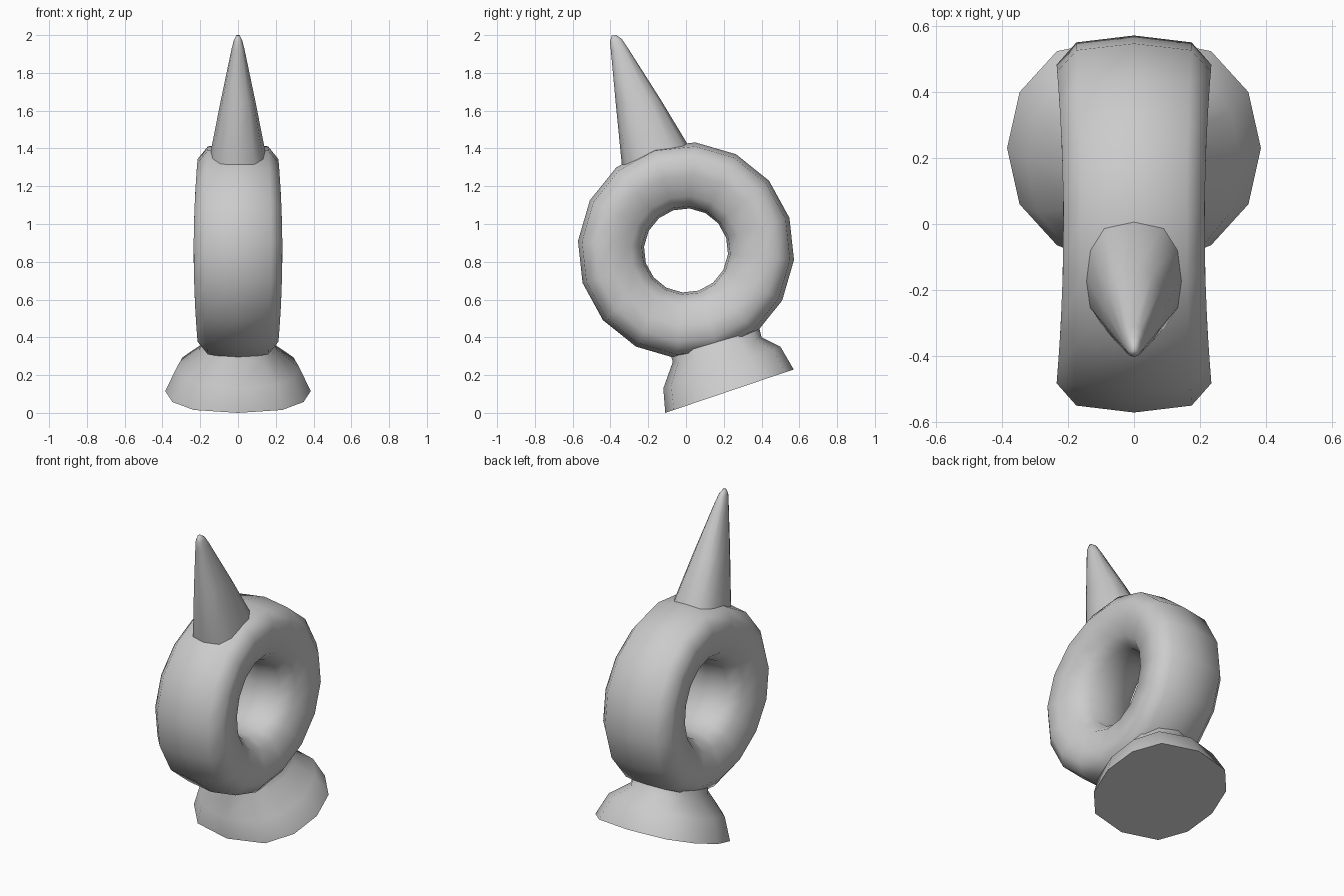
import bpy
import math

if "Cube" in bpy.data.objects:
    bpy.data.objects.remove(bpy.data.objects["Cube"])


def make_object(name, verts, faces, angle):
    mesh = bpy.data.meshes.new(name)
    mesh.from_pydata(verts, [], faces)
    mesh.update()
    obj = bpy.data.objects.new(name, mesh)
    bpy.context.collection.objects.link(obj)
    bpy.ops.object.select_all(action='DESELECT')
    obj.select_set(True)
    bpy.context.view_layer.objects.active = obj
    bpy.ops.object.mode_set(mode='EDIT')
    bpy.ops.mesh.select_all(action='SELECT')
    bpy.ops.mesh.normals_make_consistent(inside=False)
    bpy.ops.object.mode_set(mode='OBJECT')
    bpy.ops.object.shade_smooth_by_angle(angle=math.radians(angle))
    return obj


def strip(rows, n, closed):
    """Quads between consecutive rows of n vertices."""
    faces = []
    for r in range(rows if closed else rows - 1):
        s = (r + 1) % rows
        for i in range(n):
            j = (i + 1) % n
            faces.append((r * n + i, r * n + j, s * n + j, s * n + i))
    return faces


def loft(name, sections, cap_first, cap_last, angle, n=12):
    """Skin tilted ovals given as front (y, z), back (y, z) and half width."""
    verts = []
    for y0, z0, y1, z1, rx in sections:
        for i in range(n):
            a = 2 * math.pi * i / n
            c, s = math.cos(a), math.sin(a)
            x = rx * math.copysign(abs(c) ** 0.72, c)
            t = (1 + s) / 2
            verts.append((x, y0 + (y1 - y0) * t, z0 + (z1 - z0) * t))
    faces = strip(len(sections), n, False)
    if cap_first:
        faces.append(tuple(range(n)))
    if cap_last:
        faces.append(tuple(range(len(verts) - n, len(verts))))
    return make_object(name, verts, faces, angle)


# Ring: half profile (radius, x) mirrored, then swept round the x axis
half = [(0.223, 0), (0.235, 0.12), (0.29, 0.195), (0.40, 0.228),
        (0.485, 0.235), (0.553, 0.175), (0.574, 0)]
profile = half + [(r, -x) for r, x in half[-2:0:-1]]
sides = 16
verts = []
for k in range(sides):
    a = math.radians(-5 + 360 * k / sides)
    widen = 0.91 + 0.09 * math.cos(a) ** 2
    for r, x in profile:
        verts.append((x * widen, r * math.cos(a), 0.86 + r * math.sin(a)))
make_object("ring", verts, strip(sides, len(profile), True), 70)

# Horn: leaning forward, foot buried in the ring
loft("horn", [
    (-0.325, 1.26, 0.03, 1.37, 0.152),
    (-0.34, 1.315, 0.01, 1.42, 0.148),
    (-0.372, 1.64, -0.135, 1.66, 0.092),
    (-0.398, 1.92, -0.31, 1.935, 0.034),
    (-0.403, 1.965, -0.34, 1.98, 0.022),
    (-0.393, 1.997, -0.37, 2.0, 0.009),
], False, True, 70)

# Base: slanted flat sole, flared foot and neck running up into the ring
loft("base", [
    (-0.11, 0.0, 0.57, 0.23, 0.385),
    (-0.12, 0.13, 0.50, 0.35, 0.325),
    (-0.07, 0.27, 0.40, 0.40, 0.205),
    (-0.085, 0.32, 0.385, 0.46, 0.19),
    (-0.05, 0.40, 0.34, 0.51, 0.165),
], True, False, 60)
